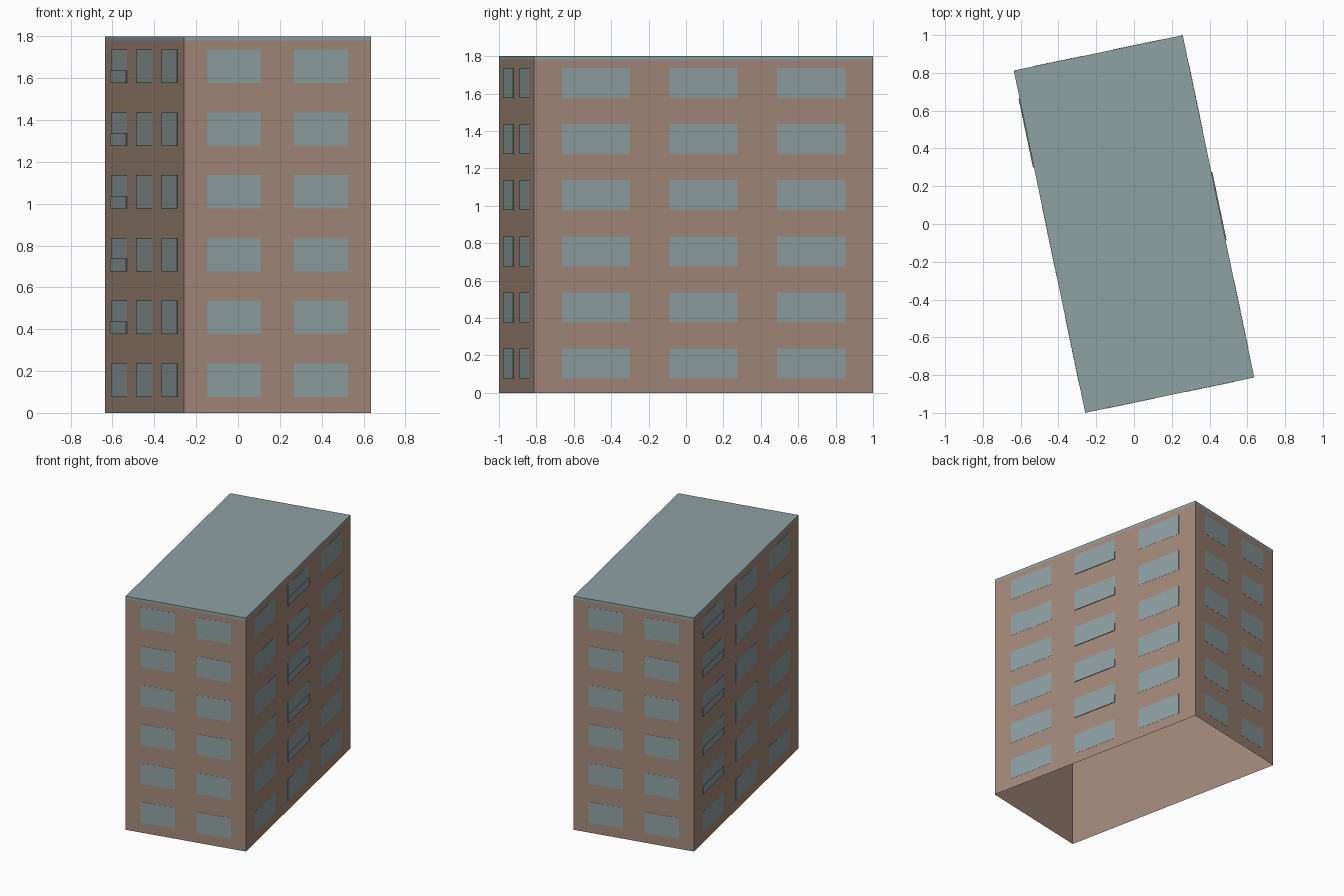
import bpy
import bmesh
from math import radians
from mathutils import Matrix

cube = bpy.data.objects.get("Cube")
if cube:
    bpy.data.objects.remove(cube, do_unlink=True)

WIDTH, LENGTH, HEIGHT, ROOF = 0.914, 1.851, 1.80, 0.02
FLOORS, FLOOR_STEP, FIRST_ROW = 6, 0.30, 0.157
WINDOW_HEIGHT, RAIL_HEIGHT = 0.16, 0.06
TURN = Matrix.Rotation(radians(11.8), 4, 'Z')


def material(name, rgb):
    mat = bpy.data.materials.new(name)
    mat.use_nodes = True
    mat.diffuse_color = (*rgb, 1)
    mat.node_tree.nodes["Principled BSDF"].inputs["Base Color"].default_value = (*rgb, 1)
    return mat


def add_box(bm, centre, size, frame=Matrix()):
    matrix = frame @ Matrix.Translation(centre) @ Matrix.Diagonal((*size, 1))
    return bmesh.ops.create_cube(bm, size=1, matrix=matrix)["verts"]


def finish(name, bm, mat):
    mesh = bpy.data.meshes.new(name)
    bm.to_mesh(mesh)
    bm.free()
    mesh.materials.append(mat)
    obj = bpy.data.objects.new(name, mesh)
    obj.matrix_world = TURN
    bpy.context.collection.objects.link(obj)


brick = material("warm brown wall", (0.37, 0.255, 0.195))
slate = material("blue grey", (0.275, 0.355, 0.362))

# Wall shell, open underneath and closed by the roof slab
bm = bmesh.new()
wall_height = HEIGHT - ROOF
add_box(bm, (0, 0, wall_height / 2), (WIDTH, LENGTH, wall_height))
caps = [f for f in bm.faces if abs(f.normal.z) > 0.5]
bmesh.ops.delete(bm, geom=caps, context='FACES')
finish("walls", bm, brick)

# Flat roof slab
bm = bmesh.new()
add_box(bm, (0, 0, HEIGHT - ROOF / 2), (WIDTH, LENGTH, ROOF))
finish("roof", bm, slate)

# Each side: turn, distance out, column positions, window width, balcony column
short_columns, long_columns = (-0.212, 0.212), (-0.588, 0, 0.588)
sides = {
    "front": (0, LENGTH / 2, short_columns, 0.262, None),
    "left": (90, WIDTH / 2, long_columns, 0.372, 1),
    "back": (180, LENGTH / 2, short_columns, 0.262, None),
    "right": (270, WIDTH / 2, long_columns, 0.372, 0),
}

for side, (angle, out, columns, width, balcony) in sides.items():
    frame = Matrix.Rotation(radians(angle), 4, 'Z')

    # Thin window plates in a grid
    bm = bmesh.new()
    for floor in range(FLOORS):
        for x in columns:
            z = FIRST_ROW + floor * FLOOR_STEP
            add_box(bm, (x, -out - 0.0012, z), (width, 0.001, WINDOW_HEIGHT), frame)
    finish(side + "_windows", bm, slate)

    # Shallow balcony rails on the upper floors of one column
    if balcony is not None:
        bm = bmesh.new()
        for floor in range(1, FLOORS):
            z = FIRST_ROW + floor * FLOOR_STEP - (WINDOW_HEIGHT - RAIL_HEIGHT) / 2
            add_box(bm, (columns[balcony], -out - 0.003, z),
                    (width, 0.005, RAIL_HEIGHT), frame)
        finish(side + "_balcony_rails", bm, slate)
